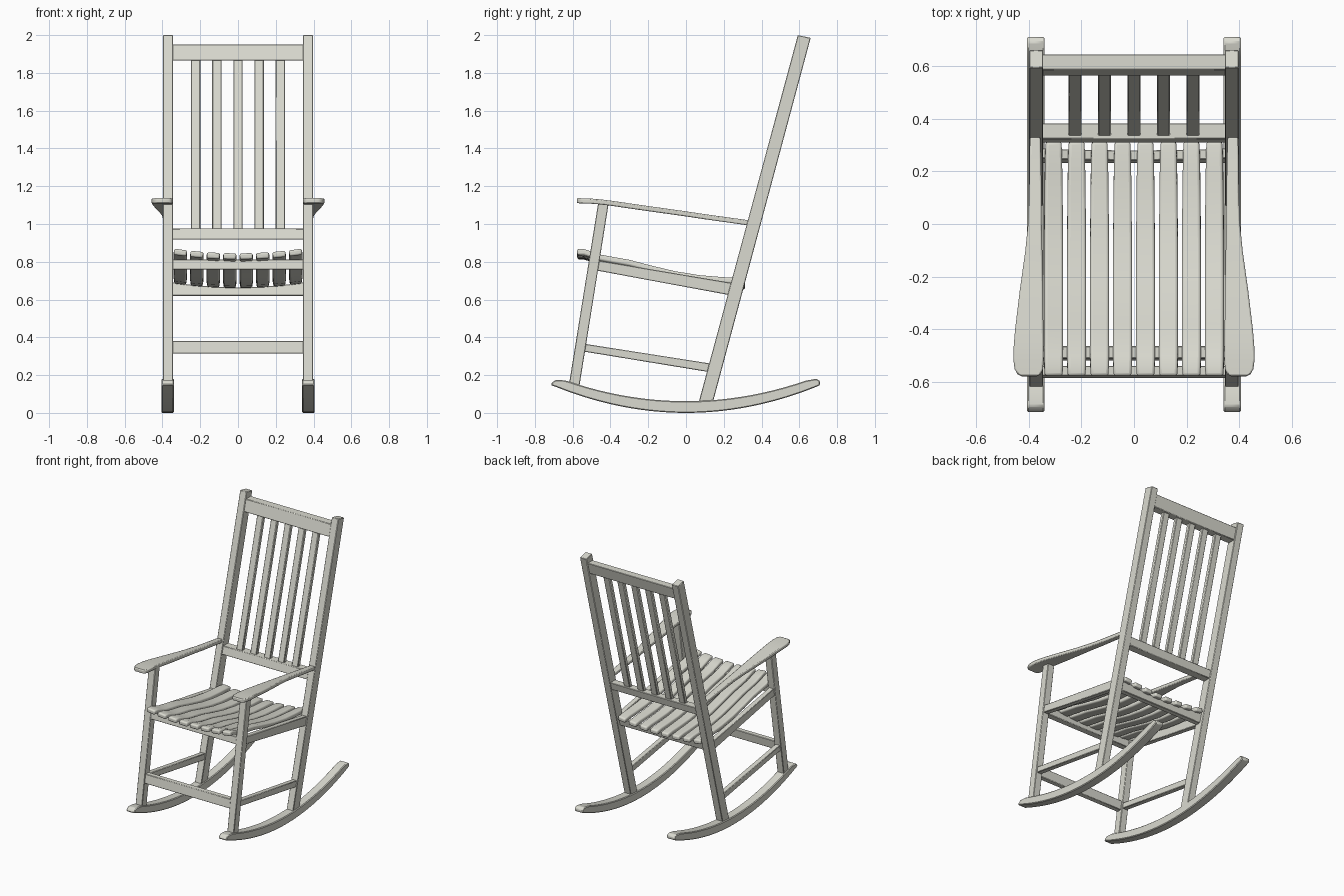
import bpy, bmesh, math

cube = bpy.data.objects.get("Cube")
if cube:
    bpy.data.objects.remove(cube, do_unlink=True)

paint = bpy.data.materials.new("warm_white_paint")
paint.use_nodes = True
COLOUR = (0.70, 0.70, 0.63, 1)
paint.diffuse_color = COLOUR
paint.node_tree.nodes["Principled BSDF"].inputs["Base Color"].default_value = COLOUR


def loft(name, rings, bevel=0.004, segments=1):
    """Skin a row of matching closed rings and cap both ends."""
    bm = bmesh.new()
    rows = [[bm.verts.new(p) for p in ring] for ring in rings]
    count = len(rows[0])
    for a, b in zip(rows, rows[1:]):
        for i in range(count):
            j = (i + 1) % count
            bm.faces.new((a[i], a[j], b[j], b[i]))
    bm.faces.new(rows[0])
    bm.faces.new(rows[-1])
    bmesh.ops.recalc_face_normals(bm, faces=bm.faces)
    mesh = bpy.data.meshes.new(name)
    bm.to_mesh(mesh)
    bm.free()
    mesh.materials.append(paint)
    obj = bpy.data.objects.new(name, mesh)
    bpy.context.collection.objects.link(obj)
    if bevel:
        mod = obj.modifiers.new("soft_edges", 'BEVEL')
        mod.width = bevel
        mod.segments = segments
        mod.limit_method = 'ANGLE'
        mod.angle_limit = math.radians(40)
    bpy.ops.object.select_all(action='DESELECT')
    obj.select_set(True)
    bpy.context.view_layer.objects.active = obj
    bpy.ops.object.shade_smooth_by_angle(angle=math.radians(40))
    return obj


def side_prism(name, profile, x0, x1, bevel=0.003):
    """Extrude a (y, z) profile across x."""
    return loft(name, [[(x, y, z) for y, z in profile] for x in (x0, x1)], bevel)


def post_y(z):
    return 0.07 + 0.269 * (z - 0.07)


def leg_y(z):
    return -0.62 + 0.1615 * (z - 0.15)


def leaning(line, z0, z1, front, back):
    """Profile of a board that leans with the back posts or front legs."""
    return [(line(z0) + front, z0), (line(z0) + back, z0),
            (line(z1) + back, z1), (line(z1) + front, z1)]


# Rocker outline
steps = [-0.69 + 1.38 * i / 24 for i in range(25)]
rocker = [(y, 0.29 * y * y) for y in steps]
rocker += [(0.71, 0.148), (0.71, 0.168), (0.69, 0.181)]
rocker += [(y, 0.062 + 0.27 * y * y) for y in reversed(steps[2:-1])]
rocker += [(-0.64, 0.172), (-0.69, 0.175), (-0.71, 0.16), (-0.715, 0.147)]

# Armrest stations: y, inner x, outer x, top z
arm = [(0.33, 0.355, 0.395, 1.02), (0.1, 0.35, 0.398, 1.052),
       (0.0, 0.35, 0.402, 1.067), (-0.1, 0.348, 0.412, 1.081),
       (-0.25, 0.345, 0.433, 1.102), (-0.4, 0.344, 0.451, 1.124),
       (-0.46, 0.343, 0.456, 1.131), (-0.51, 0.343, 0.458, 1.135),
       (-0.55, 0.345, 0.453, 1.136), (-0.57, 0.353, 0.442, 1.137),
       (-0.578, 0.368, 0.425, 1.137)]

# Paired parts
for label, s in (("left", 1), ("right", -1)):
    side_prism(label + "_rocker", rocker, s * 0.34, s * 0.406, 0.005)
    side_prism(label + "_back_post",
               [(0.067, 0.055), (0.142, 0.055), (0.66, 1.985), (0.592, 2.0)],
               s * 0.345, s * 0.398)
    side_prism(label + "_front_leg",
               [(-0.622, 0.135), (-0.567, 0.125), (-0.41, 1.105), (-0.465, 1.112)],
               s * 0.345, s * 0.398)
    side_prism(label + "_seat_rail",
               [(-0.49, 0.757), (0.25, 0.62), (0.26, 0.685), (-0.47, 0.808)],
               s * 0.352, s * 0.39)
    side_prism(label + "_side_stretcher",
               [(-0.555, 0.327), (0.13, 0.215), (0.15, 0.258), (-0.545, 0.367)],
               s * 0.352, s * 0.39)
    loft(label + "_armrest",
         [[(s * a, y, z), (s * b, y, z), (s * b, y, z - 0.027), (s * a, y, z - 0.027)]
          for y, a, b, z in arm], 0.006, 2)

# Cross boards between the sides
side_prism("front_stretcher", leaning(leg_y, 0.315, 0.38, 0.008, 0.045), -0.35, 0.35)
side_prism("front_seat_rail", leaning(leg_y, 0.76, 0.812, 0.004, 0.05), -0.35, 0.35)
side_prism("top_back_rail", leaning(post_y, 1.865, 1.95, 0.01, 0.068), -0.35, 0.35)
side_prism("lower_back_rail", leaning(post_y, 0.918, 0.975, 0.01, 0.068), -0.35, 0.35)

# Rear seat rail with a dished top
rail_rings = []
for i in range(13):
    x = -0.35 + 0.7 * i / 12
    top = 0.665 + 0.02 * (x / 0.305) ** 2
    rail_rings.append([(x, y, z) for y, z in leaning(post_y, 0.62, top, 0.012, 0.05)])
loft("rear_seat_rail", rail_rings, 0.003)

# Upright back slats
for i in range(5):
    x = (i - 2) * 0.112
    side_prism("back_slat_%d" % (i + 1), leaning(post_y, 0.96, 1.88, 0.022, 0.052),
               x - 0.025, x + 0.025, 0.004)

# Seat slats follow an S-curve and roll with the dish: y, middle z, width
seat = [(-0.576, 0.829, 0.068), (-0.54, 0.828, 0.07), (-0.5, 0.815, 0.071),
        (-0.45, 0.798, 0.072), (-0.38, 0.785, 0.072), (-0.3, 0.771, 0.072),
        (-0.19, 0.742, 0.072), (-0.06, 0.711, 0.071), (0.07, 0.69, 0.069),
        (0.19, 0.68, 0.066), (0.26, 0.676, 0.063), (0.312, 0.668, 0.06)]
for i in range(8):
    x = (i - 3.5) * 0.0872
    lift = 0.02 * (x / 0.305) ** 2
    roll = math.atan(0.04 * x / 0.305 ** 2)
    c, r = math.cos(roll), math.sin(roll)
    rings = []
    for y, z, w in seat:
        corners = [(-w / 2, -0.016), (w / 2, -0.016), (w / 2, 0.016), (-w / 2, 0.016)]
        rings.append([(x + u * c - v * r, y, z + lift + u * r + v * c)
                      for u, v in corners])
    loft("seat_slat_%d" % (i + 1), rings, 0.01, 3)
